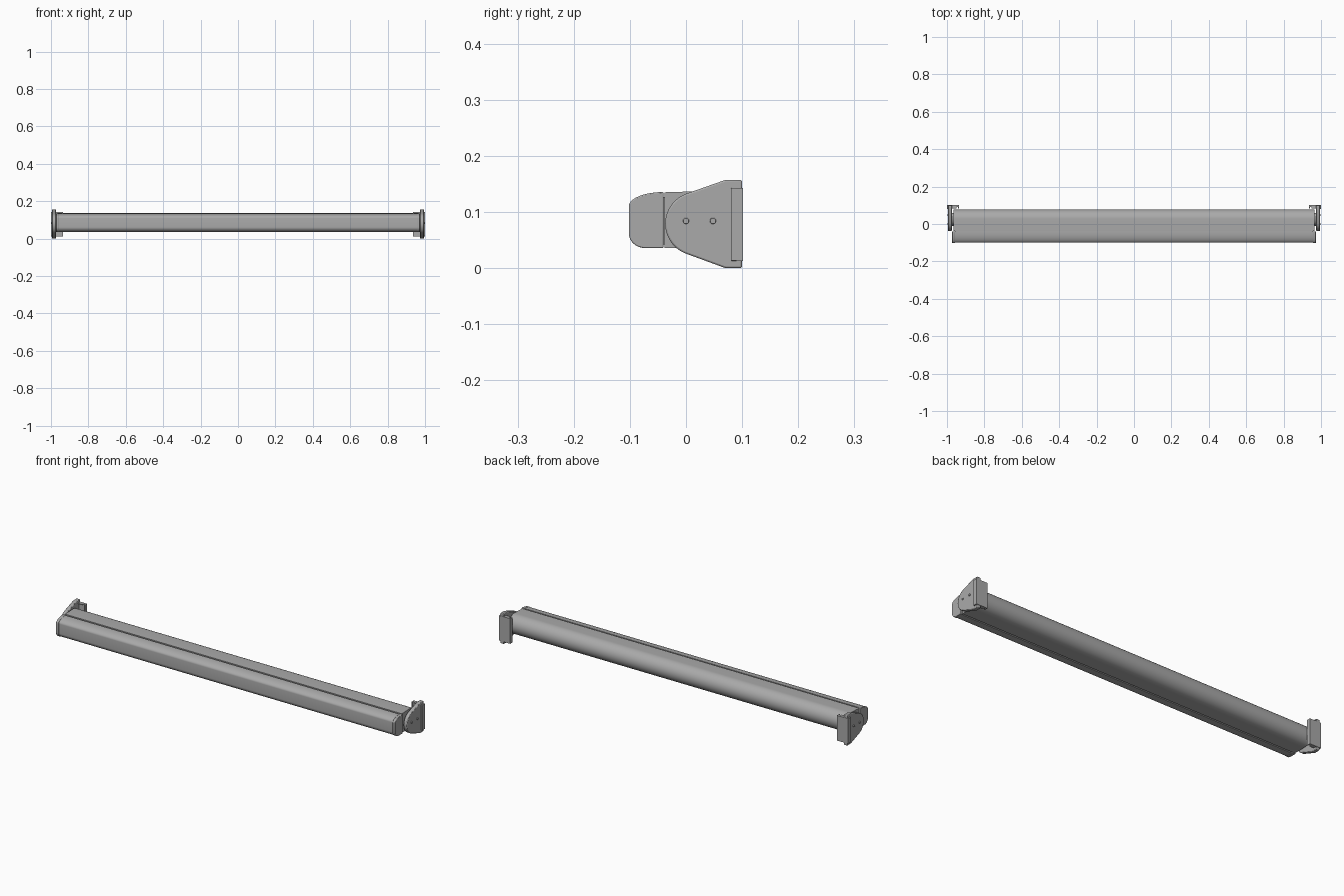
import bpy, bmesh, math
from mathutils import Vector

cube = bpy.data.objects.get("Cube")
if cube:
    bpy.data.objects.remove(cube, do_unlink=True)


def make_material(name, value):
    mat = bpy.data.materials.new(name)
    mat.use_nodes = True
    color = (value, value, value, 1)
    mat.diffuse_color = color
    mat.node_tree.nodes["Principled BSDF"].inputs["Base Color"].default_value = color
    return mat


GREY = make_material("satin_grey", 0.4)


def arc(cy, cz, ry, rz, start, end, steps=12):
    """Points on an ellipse in the side plane, angles in degrees."""
    angles = [math.radians(start + (end - start) * i / steps) for i in range(steps + 1)]
    return [(cy + ry * math.cos(a), cz + rz * math.sin(a)) for a in angles]


def extrude(name, profile, x0, x1, bevel=0):
    """Extrude a side profile of (y, z) points along x."""
    bm = bmesh.new()
    face = bm.faces.new([bm.verts.new((x0, y, z)) for y, z in profile])
    moved = bmesh.ops.extrude_face_region(bm, geom=[face])["geom"]
    verts = [g for g in moved if isinstance(g, bmesh.types.BMVert)]
    bmesh.ops.translate(bm, verts=verts, vec=Vector((x1 - x0, 0, 0)))
    bmesh.ops.recalc_face_normals(bm, faces=bm.faces)
    mesh = bpy.data.meshes.new(name)
    bm.to_mesh(mesh)
    bm.free()
    obj = bpy.data.objects.new(name, mesh)
    bpy.context.collection.objects.link(obj)
    mesh.materials.append(GREY)
    bpy.ops.object.select_all(action='DESELECT')
    obj.select_set(True)
    bpy.context.view_layer.objects.active = obj
    bpy.ops.object.shade_smooth_by_angle(angle=math.radians(32))
    if bevel:
        mod = obj.modifiers.new("Bevel", 'BEVEL')
        mod.width = bevel
        mod.segments = 2
        mod.limit_method = 'ANGLE'
    return obj


def box(y0, y1, z0, z1):
    return [(y0, z0), (y1, z0), (y1, z1), (y0, z1)]


# Long housing with a rounded back
housing = ([(-0.038, 0.036)] + arc(0.027, 0.0865, 0.051, 0.0505, -90, 90, 24)
           + [(-0.038, 0.135)])
extrude("housing", housing, -0.965, 0.965)

# Front rail: rounded nose, separated from the housing by a narrow groove
rail = (arc(-0.046, 0.11, 0.054, 0.024, 90, 180)
        + arc(-0.072, 0.062, 0.028, 0.025, 180, 270) + [(-0.046, 0.037)])
extrude("front_rail", rail, -0.957, 0.957)
extrude("groove_floor", box(-0.047, -0.037, 0.042, 0.127), -0.957, 0.957)

# Slightly larger caps closing the rail ends
cap = (arc(-0.04, 0.11, 0.062, 0.0255, 90, 180)
       + arc(-0.072, 0.062, 0.03, 0.0265, 180, 270) + [(-0.04, 0.0355)])

# Wall bracket cheek: round nose flaring to a straight back edge
cheek = (arc(0.02, 0.079, 0.057, 0.057, 112, 248, 24)
         + [(0.07, 0), (0.1, 0), (0.1, 0.157), (0.07, 0.157)])

for side, s in (("left", 1), ("right", -1)):
    def part(name, profile, a, b, bevel=0):
        return extrude(side + "_" + name, profile, s * a, s * b, bevel)

    part("rail_cap", cap, 0.957, 0.972, 0.002)
    part("bracket_cheek", cheek, 0.974, 0.994, 0.003)
    part("pivot", arc(0.024, 0.083, 0.036, 0.036, 0, 345, 23), 0.96, 0.976)
    # Channel-shaped wall mount with a lip on its inner edge
    part("wall_plate", box(0.09, 0.102, 0.013, 0.143), 0.936, 1.0)
    part("outer_flange", box(0.08, 0.102, 0.013, 0.143), 0.992, 1.0, 0.001)
    part("inner_lip", box(0.083, 0.092, 0.013, 0.143), 0.936, 0.941)
    for label, z in (("upper", 0.139), ("lower", 0.013)):
        part(label + "_mount_edge", box(0.082, 0.1, z, z + 0.004), 0.95, 0.98)
    for label, y in (("front", 0.0), ("rear", 0.048)):
        part(label + "_screw", arc(y, 0.084, 0.0055, 0.0055, 0, 337.5, 15), 0.99, 0.998, 0.001)
